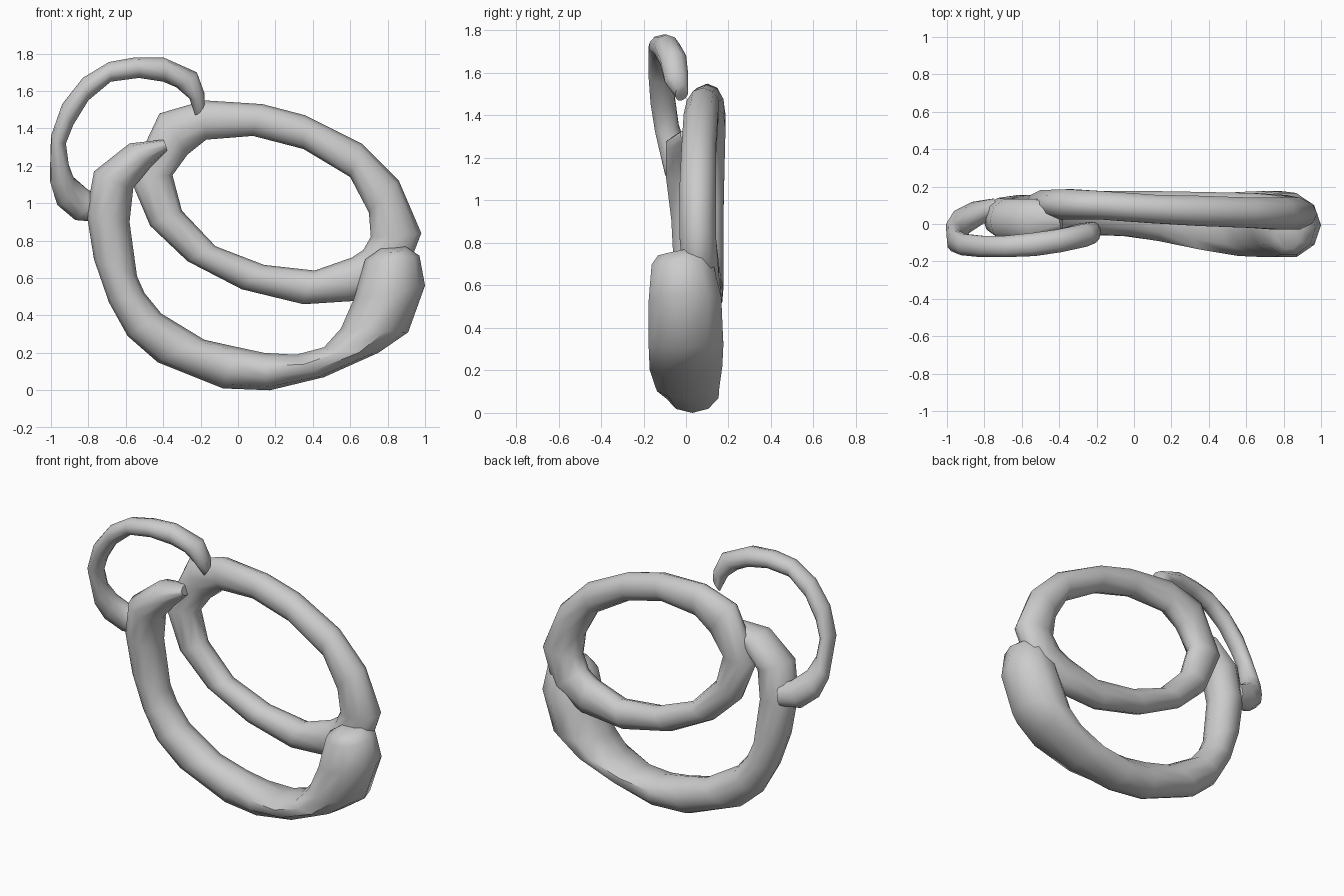
import bpy, bmesh, math
from mathutils import Vector

SIDES = 10


def tube(name, stations, closed=False):
    """Sweep an oval along stations (outer x, outer z, inner x, inner z, centre y, half depth)."""
    centres = [Vector(((a + c) / 2, y, (b + d) / 2)) for a, b, c, d, y, h in stations]
    n = len(stations)
    bm = bmesh.new()
    rings = []
    for i, (a, b, c, d, y, h) in enumerate(stations):
        across = Vector((a - c, 0, b - d)) / 2
        if closed:
            tangent = centres[(i + 1) % n] - centres[i - 1]
        else:
            tangent = centres[min(i + 1, n - 1)] - centres[max(i - 1, 0)]
        depth = tangent.cross(across).normalized() * h
        rings.append([bm.verts.new(centres[i]
                                   + across * math.cos(2 * math.pi * k / SIDES)
                                   + depth * math.sin(2 * math.pi * k / SIDES))
                      for k in range(SIDES)])
    for i in range(n if closed else n - 1):
        r, s = rings[i], rings[(i + 1) % n]
        for k in range(SIDES):
            m = (k + 1) % SIDES
            bm.faces.new((r[k], r[m], s[m], s[k]))
    if not closed:
        bm.faces.new(rings[0])
        bm.faces.new(rings[-1])
    bmesh.ops.recalc_face_normals(bm, faces=bm.faces)
    mesh = bpy.data.meshes.new(name)
    bm.to_mesh(mesh)
    bm.free()
    obj = bpy.data.objects.new(name, mesh)
    bpy.context.collection.objects.link(obj)
    bpy.ops.object.select_all(action='DESELECT')
    obj.select_set(True)
    bpy.context.view_layer.objects.active = obj
    bpy.ops.object.shade_smooth_by_angle(angle=math.radians(50))


# Closed upper ring
tube("upper_ring", [
    (-0.18, 1.55, -0.17, 1.34, 0.10, 0.08),
    (0.13, 1.53, 0.08, 1.36, 0.08, 0.08),
    (0.36, 1.47, 0.35, 1.29, 0.07, 0.085),
    (0.66, 1.32, 0.60, 1.14, 0.06, 0.085),
    (0.86, 1.12, 0.70, 0.95, 0.055, 0.09),
    (0.98, 0.84, 0.71, 0.82, 0.055, 0.09),
    (0.88, 0.58, 0.67, 0.75, 0.07, 0.09),
    (0.66, 0.48, 0.61, 0.71, 0.08, 0.09),
    (0.35, 0.46, 0.41, 0.64, 0.09, 0.085),
    (0.02, 0.54, 0.14, 0.67, 0.10, 0.08),
    (-0.27, 0.69, -0.12, 0.77, 0.10, 0.08),
    (-0.47, 0.88, -0.30, 0.96, 0.10, 0.08),
    (-0.58, 1.14, -0.35, 1.15, 0.105, 0.08),
    (-0.42, 1.48, -0.27, 1.26, 0.105, 0.085),
], closed=True)

# Open lower hook, thickening towards its right end
tube("lower_hook", [
    (-0.40, 1.34, -0.38, 1.28, 0.03, 0.06),
    (-0.58, 1.32, -0.47, 1.19, 0.02, 0.12),
    (-0.77, 1.17, -0.56, 1.08, 0.02, 0.12),
    (-0.81, 0.95, -0.58, 0.90, 0.035, 0.11),
    (-0.77, 0.70, -0.54, 0.61, 0.045, 0.105),
    (-0.69, 0.47, -0.50, 0.52, 0.05, 0.11),
    (-0.59, 0.29, -0.41, 0.41, 0.05, 0.11),
    (-0.43, 0.15, -0.18, 0.27, 0.05, 0.11),
    (-0.08, 0.01, 0.00, 0.23, 0.04, 0.11),
    (0.17, 0.00, 0.14, 0.20, 0.03, 0.13),
    (0.46, 0.07, 0.31, 0.19, 0.01, 0.155),
    (0.75, 0.20, 0.46, 0.23, 0.00, 0.18),
    (0.91, 0.31, 0.55, 0.33, 0.00, 0.185),
    (1.00, 0.56, 0.62, 0.49, -0.005, 0.18),
    (0.97, 0.72, 0.68, 0.70, -0.02, 0.15),
    (0.90, 0.765, 0.76, 0.755, -0.03, 0.11),
])

# Small side loop joining the ring's front to the hook's back
tube("side_loop", [
    (-0.18, 1.54, -0.23, 1.47, -0.02, 0.035),
    (-0.18, 1.59, -0.26, 1.56, -0.045, 0.06),
    (-0.22, 1.70, -0.33, 1.62, -0.06, 0.065),
    (-0.40, 1.78, -0.40, 1.65, -0.09, 0.065),
    (-0.55, 1.78, -0.53, 1.67, -0.11, 0.065),
    (-0.69, 1.755, -0.68, 1.65, -0.12, 0.06),
    (-0.83, 1.67, -0.80, 1.55, -0.12, 0.06),
    (-0.94, 1.53, -0.88, 1.42, -0.11, 0.06),
    (-1.00, 1.36, -0.92, 1.32, -0.09, 0.06),
    (-1.00, 1.10, -0.91, 1.22, -0.04, 0.07),
    (-0.965, 0.99, -0.88, 1.14, 0.01, 0.07),
    (-0.87, 0.91, -0.80, 1.07, 0.06, 0.065),
    (-0.75, 0.90, -0.73, 1.04, 0.08, 0.06),
])
